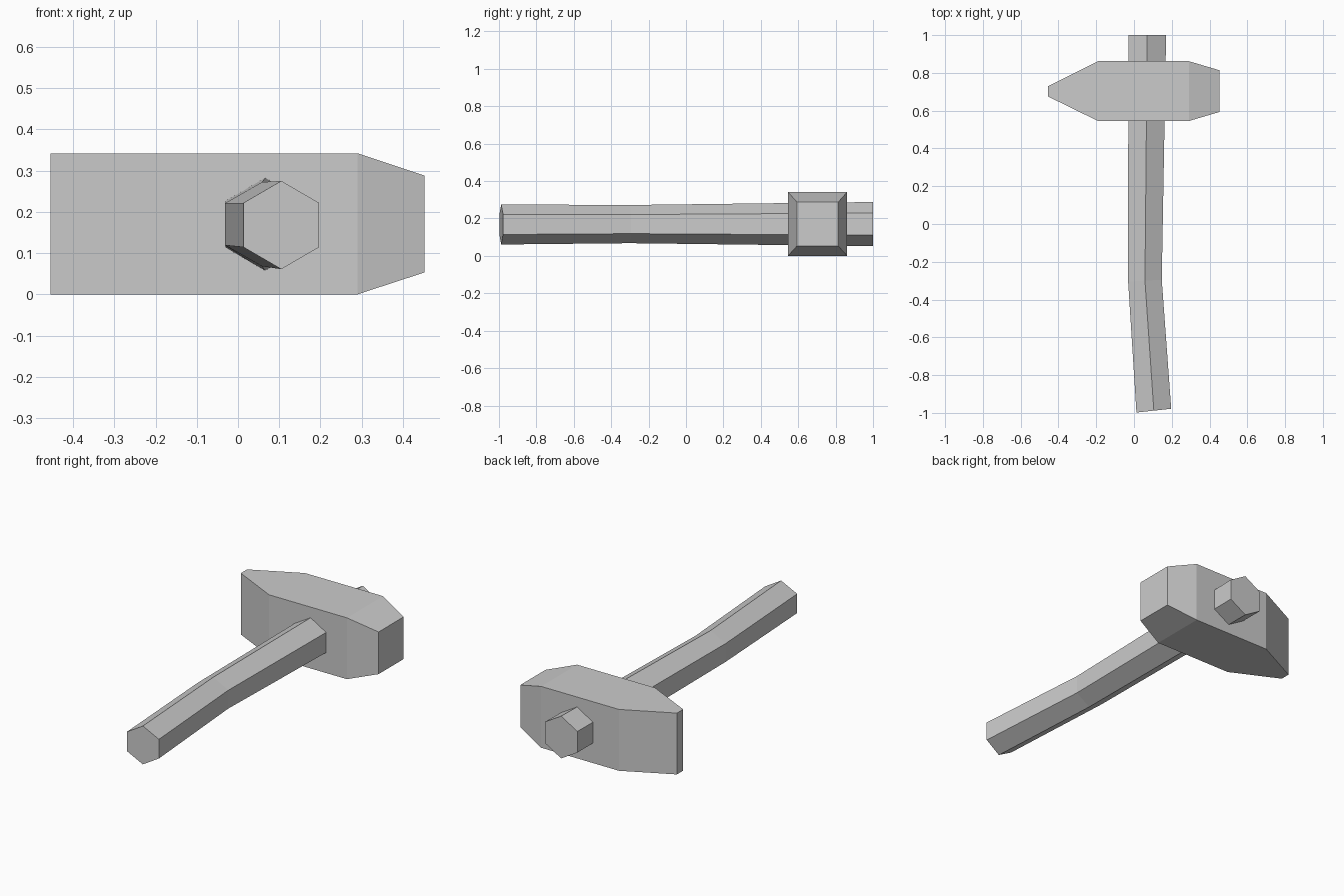
import bpy, bmesh
from math import cos, sin, pi

cube = bpy.data.objects.get("Cube")
if cube:
    bpy.data.objects.remove(cube, do_unlink=True)

grey = bpy.data.materials.new("light grey")
grey.use_nodes = True
colour = (0.6, 0.6, 0.6, 1)
grey.diffuse_color = colour
grey.node_tree.nodes["Principled BSDF"].inputs["Base Color"].default_value = colour


def loft(name, rings):
    """Join equal-sized rings of points into a closed solid."""
    bm = bmesh.new()
    loops = [[bm.verts.new(p) for p in ring] for ring in rings]
    n = len(loops[0])
    for a, b in zip(loops, loops[1:]):
        for i in range(n):
            j = (i + 1) % n
            bm.faces.new((a[i], a[j], b[j], b[i]))
    bm.faces.new(loops[0])
    bm.faces.new(loops[-1])
    bmesh.ops.recalc_face_normals(bm, faces=bm.faces)
    mesh = bpy.data.meshes.new(name)
    bm.to_mesh(mesh)
    bm.free()
    mesh.materials.append(grey)
    obj = bpy.data.objects.new(name, mesh)
    bpy.context.collection.objects.link(obj)
    return obj


def rectangle(x, y0, y1, z0, z1):
    return [(x, y0, z0), (x, y1, z0), (x, y1, z1), (x, y0, z1)]


def hexagon(x, y, z, half_width, radius, skew):
    """Upright hexagon with a ridge on top, turned slightly by skew."""
    ring = []
    for i in range(6):
        a = pi / 2 + i * pi / 3
        side = cos(a) / cos(pi / 6)
        ring.append((x + half_width * side, y + skew * side, z + radius * sin(a)))
    return ring


# Hammer head: wedge on the right, chamfered striking face on the left
loft("hammer_head", [
    rectangle(-0.455, 0.675, 0.73, 0, 0.342),
    rectangle(-0.19, 0.545, 0.862, 0, 0.342),
    rectangle(0.29, 0.545, 0.862, 0, 0.342),
    rectangle(0.452, 0.593, 0.814, 0.053, 0.288),
])

# Six-sided handle, bent near its grip
loft("handle", [
    hexagon(0.105, -0.988, 0.168, 0.092, 0.107, 0.01),
    hexagon(0.058, -0.3, 0.17, 0.089, 0.102, 0.005),
    hexagon(0.07, 1.0, 0.17, 0.1, 0.118, 0),
])
